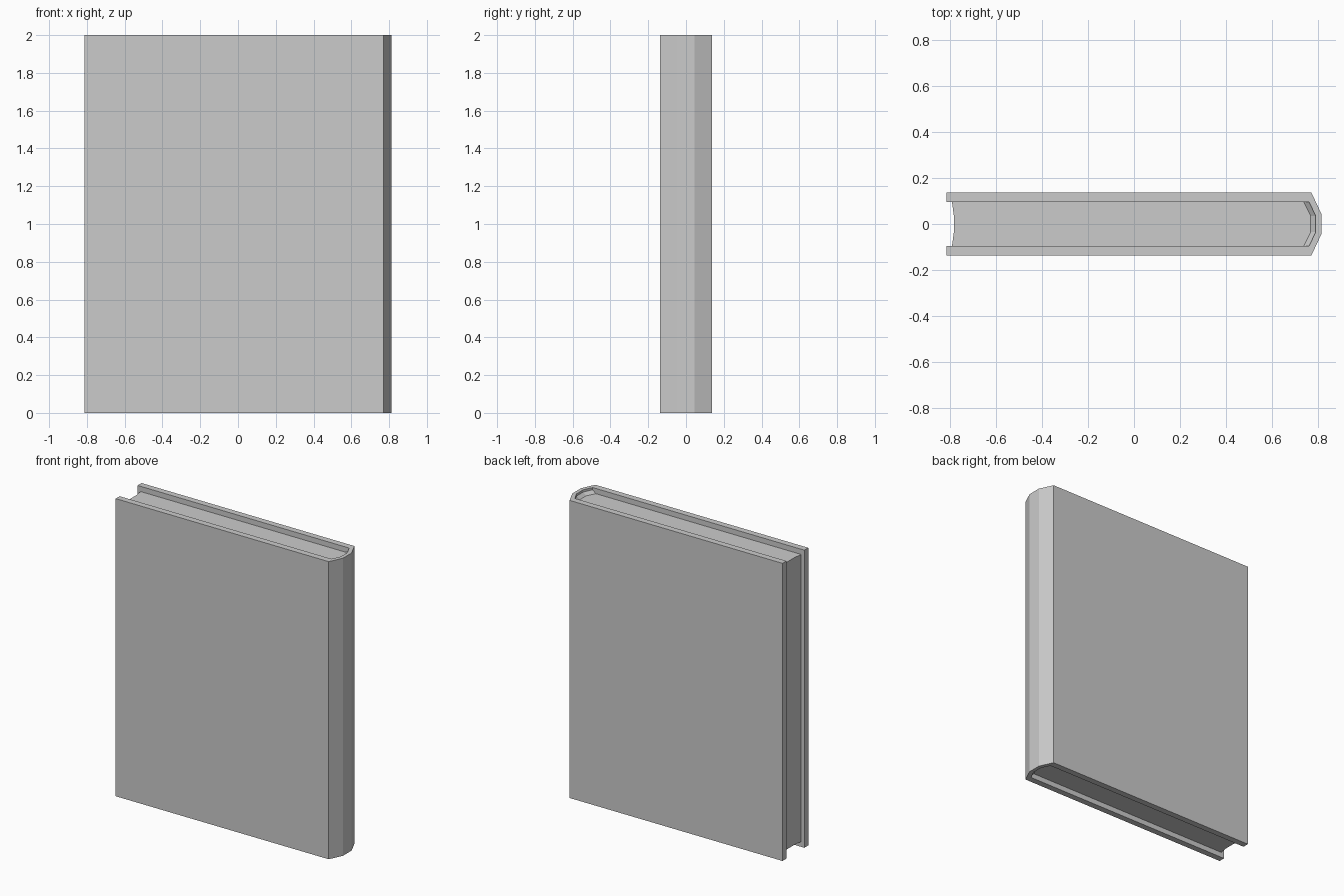
import bpy, bmesh

if "Cube" in bpy.data.objects:
    bpy.data.objects.remove(bpy.data.objects["Cube"])

H = 2.0          # cover height
RECESS = 0.035   # pages sit below the cover edge


def mirrored(half):
    """Complete a half profile (y >= 0) with its reflection in y."""
    return half + [(x, -y) for x, y in reversed(half)]


def finish(name, bm):
    bmesh.ops.recalc_face_normals(bm, faces=bm.faces)
    mesh = bpy.data.meshes.new(name)
    bm.to_mesh(mesh)
    bm.free()
    ob = bpy.data.objects.new(name, mesh)
    bpy.context.collection.objects.link(ob)
    return ob


def prism(name, outline, z0, z1):
    bm = bmesh.new()
    face = bm.faces.new([bm.verts.new((x, y, z0)) for x, y in outline])
    new = bmesh.ops.extrude_face_region(bm, geom=[face])["geom"]
    bmesh.ops.translate(bm, vec=(0, 0, z1 - z0),
                        verts=[v for v in new if isinstance(v, bmesh.types.BMVert)])
    return finish(name, bm)


def wedge_strip(name, inner, outer, z_base, z_tip):
    """Triangular section swept along the spine, rising towards the cover."""
    bm = bmesh.new()
    rings = [[bm.verts.new((*a, z_base)), bm.verts.new((*b, z_tip)),
              bm.verts.new((*b, z_base))] for a, b in zip(inner, outer)]
    for r, s in zip(rings, rings[1:]):
        for i in range(3):
            j = (i + 1) % 3
            bm.faces.new((r[i], r[j], s[j], s[i]))
    bm.faces.new(rings[0])
    bm.faces.new(rings[-1])
    return finish(name, bm)


# Cover: boards and faceted spine in one U-shaped profile
spine_out = mirrored([(-0.813, 0.137), (0.77, 0.137), (0.813, 0.045)])
spine_in = mirrored([(-0.813, 0.095), (0.76, 0.095), (0.789, 0.035)])
prism("cover", spine_out + spine_in[::-1], 0, H)

# Pages: concave fore edge, rounded towards the spine
fore_edge = [(-0.782, -0.035), (-0.782, 0.035), (-0.79, 0.095)]
back_edge = mirrored([(0.76, 0.095), (0.789, 0.035)])
prism("pages", fore_edge + back_edge + [(-0.79, -0.095)], RECESS, H - RECESS)

# Sloped bands where pages meet the spine, top and bottom
band_inner = mirrored([(0.737, 0.095), (0.767, 0.035)])
wedge_strip("head_band", band_inner, back_edge, H - RECESS, H - 0.015)
wedge_strip("tail_band", band_inner, back_edge, RECESS, 0.015)
